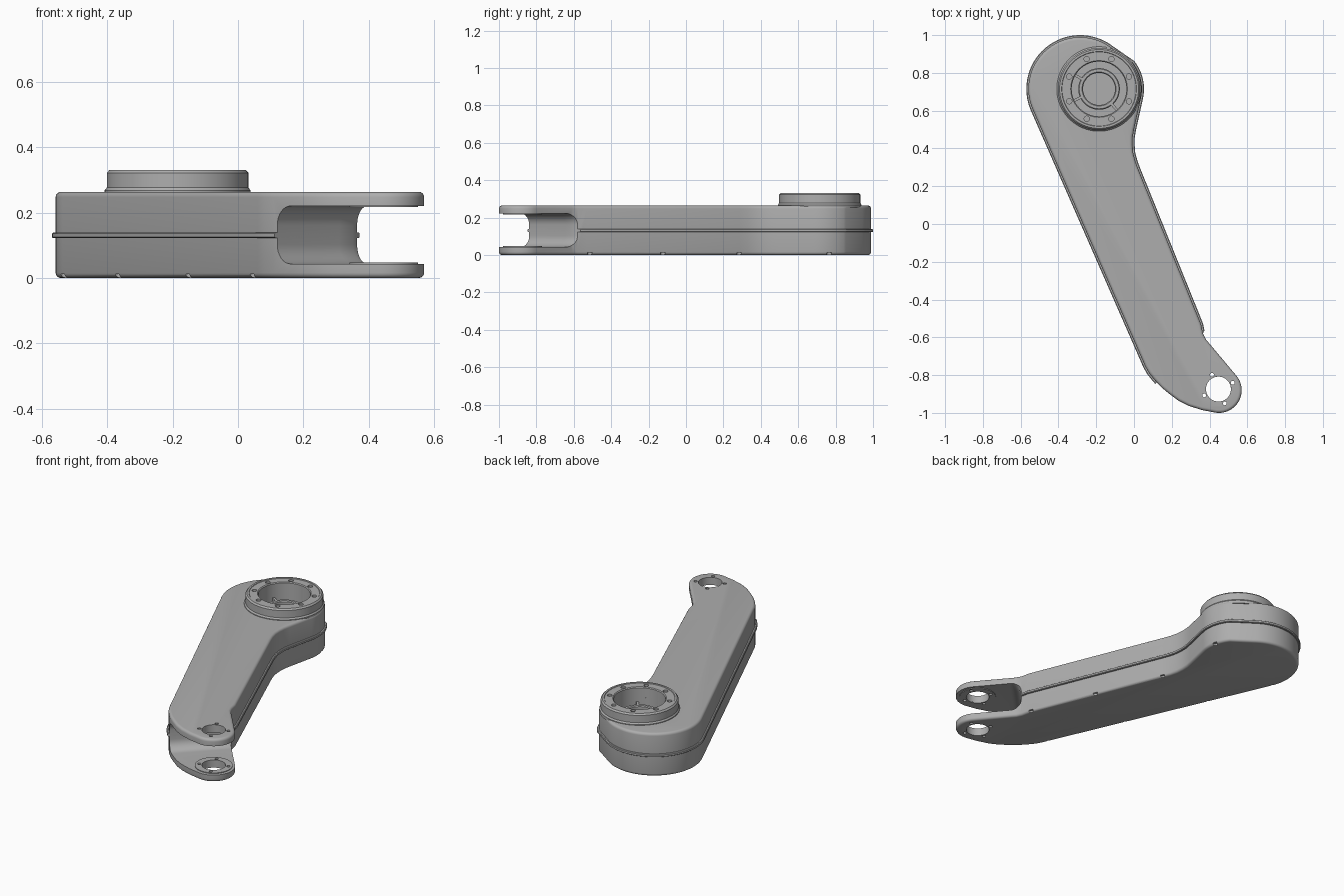
import bpy, bmesh
from math import sin, cos, pi, radians
from mathutils import Vector, Matrix

if "Cube" in bpy.data.objects:
    bpy.data.objects.remove(bpy.data.objects["Cube"])

grey = bpy.data.materials.new("cast grey")
grey.use_nodes = True
colour = (0.42, 0.42, 0.42, 1)
grey.diffuse_color = colour
grey.node_tree.nodes["Principled BSDF"].inputs["Base Color"].default_value = colour

HUB = Vector((-0.185, 0.715))
LUG = Vector((0.45, -0.88))


def finish(name, bm):
    bmesh.ops.recalc_face_normals(bm, faces=bm.faces)
    mesh = bpy.data.meshes.new(name)
    bm.to_mesh(mesh)
    bm.free()
    mesh.materials.append(grey)
    ob = bpy.data.objects.new(name, mesh)
    bpy.context.collection.objects.link(ob)
    return ob


def arc(c, r, a0, a1, n):
    angles = [radians(a0 + (a1 - a0) * i / n) for i in range(n + 1)]
    return [Vector((c[0] + r * cos(a), c[1] + r * sin(a))) for a in angles]


def inset(points, d):
    """Move a clockwise outline inwards by d."""
    out = []
    for i, p in enumerate(points):
        a = (p - points[i - 1]).normalized()
        b = (points[(i + 1) % len(points)] - p).normalized()
        n = Vector((a.y + b.y, -a.x - b.x)).normalized()
        out.append(p + n * d / max(0.5, n.dot(Vector((a.y, -a.x)))))
    return out


def loft(name, layers):
    """Skin a stack of (z, outline) layers and cap both ends."""
    bm = bmesh.new()
    rings = [[bm.verts.new((p.x, p.y, z)) for p in pts] for z, pts in layers]
    for low, high in zip(rings, rings[1:]):
        for i in range(len(low)):
            bm.faces.new((low[i - 1], low[i], high[i], high[i - 1]))
    bm.faces.new(rings[0])
    bm.faces.new(rings[-1])
    return finish(name, bm)


def ring(name, centre, profile, n=64):
    """Turn a closed (radius, z) profile about a vertical axis."""
    bm = bmesh.new()
    rows = [[bm.verts.new((centre.x + r * cos(2 * pi * k / n),
                           centre.y + r * sin(2 * pi * k / n), z))
             for r, z in profile] for k in range(n)]
    for k in range(n):
        for j in range(len(profile)):
            bm.faces.new((rows[k - 1][j - 1], rows[k][j - 1], rows[k][j], rows[k - 1][j]))
    return finish(name, bm)


def pins(name, centres, r, z0, z1, n=20):
    bm = bmesh.new()
    for c in centres:
        bmesh.ops.create_cone(bm, cap_ends=True, segments=n, radius1=r, radius2=r,
                              depth=z1 - z0,
                              matrix=Matrix.Translation((c.x, c.y, (z0 + z1) / 2)))
    return finish(name, bm)


def cut(ob, *cutters):
    bpy.context.view_layer.objects.active = ob
    for c in cutters:
        mod = ob.modifiers.new("cut", "BOOLEAN")
        mod.operation, mod.solver, mod.object = "DIFFERENCE", "EXACT", c
        bpy.ops.object.modifier_apply(modifier=mod.name)


# Arm outline, clockwise from the wide rounded end
outline = arc((-0.285, 0.715), 0.274, 203, 52, 36)
outline += arc(HUB, 0.227, 38, -13, 14)
outline += [Vector(p) for p in (
    (0.0, 0.5), (-0.007, 0.46), (-0.008, 0.42), (-0.004, 0.375), (0.008, 0.33),
    (0.025, 0.285), (0.355, -0.53), (0.365, -0.58), (0.38, -0.61))]
outline += arc(LUG, 0.12, 40, -97, 24)
outline += [Vector(p) for p in (
    (0.36, -0.985), (0.29, -0.963), (0.235, -0.935), (0.188, -0.9), (0.145, -0.865),
    (0.108, -0.825), (0.08, -0.79), (0.06, -0.755))]

# Arm body with rounded rims
R, TOP = 0.016, 0.264
steps = [radians(90 * i / 4) for i in range(5)]
layers = [(R - R * cos(a), inset(outline, R - R * sin(a))) for a in steps]
layers += [(TOP - z, pts) for z, pts in reversed(layers)]
arm = loft("arm_body", layers)

# Seam bead around the middle
bead = loft("seam_bead", [(0.122, inset(outline, -0.007)), (0.125, inset(outline, -0.011)),
                          (0.136, inset(outline, -0.011)), (0.139, inset(outline, -0.007))])

# Fork slot cutter, with rounded inner corners
slot = [Vector(p) for p in ((0.04, -0.92), (0.31, -0.645), (0.352, -0.605), (0.39, -0.53),
                            (0.8, -0.5), (0.8, -1.2), (0.04, -1.2))]
out = Vector((0.69, -0.72)) * 0.06
low = [(0.043 + 0.06 * (1 - cos(a)), [p + out * (1 - sin(a)) for p in slot])
       for a in [radians(90 * i / 8) for i in range(9)]]
slot_cutter = loft("slot_cutter", low + [(TOP - z, pts) for z, pts in reversed(low)])

# Pivot holes, lug screws, bore and base screws
pivot_cutter = pins("pivot_cutter", [LUG + Vector((-0.003, 0.006))], 0.066, -0.1, 0.4, 48)
screw_cutter = pins("screw_cutter", arc(LUG + Vector((-0.003, 0.006)), 0.083, 24, 294, 3),
                    0.01, -0.1, 0.4)
bore_cutter = pins("bore_cutter", [HUB], 0.145, 0.17, 0.5, 64)
well_cutter = pins("well_cutter", [HUB], 0.085, 0.07, 0.2, 48)
left = [Vector((0.06, -0.755)).lerp(Vector((-0.537, 0.61)), t) for t in (0.03, 0.36, 0.72, 1)]
right = [Vector((0.355, -0.53)).lerp(Vector((0.025, 0.285)), t) for t in (0.02, 0.5, 1)]
base_cutter = pins("base_cutter", left + right + [HUB + Vector((0.215, 0.05))],
                   0.014, -0.05, 0.012)
cut(arm, slot_cutter, pivot_cutter, screw_cutter, bore_cutter, well_cutter, base_cutter)
cut(bead, slot_cutter, bore_cutter, well_cutter)

# Thin bosses on the inner faces of the fork
bosses = []
for name, z0, z1 in (("lower_boss", 0.04, 0.047), ("upper_boss", 0.217, 0.224)):
    bosses.append(ring(name, LUG + Vector((-0.003, 0.006)),
                       [(0.066, z0), (0.105, z0), (0.105, z1), (0.066, z1)]))
    cut(bosses[-1], screw_cutter)

# Hub flange with eight bolt holes
hub = ring("hub_flange", HUB, [
    (0.145, 0.25), (0.224, 0.25), (0.224, 0.268), (0.217, 0.277), (0.217, 0.322),
    (0.209, 0.331), (0.198, 0.331), (0.196, 0.328), (0.15, 0.328), (0.145, 0.323)], 96)
bolt_cutter = pins("bolt_cutter", arc(HUB, 0.171, 22.5, 337.5, 7), 0.014, 0.3, 0.4)
cut(hub, bolt_cutter)

# Inner collar and its webs
collar = ring("bearing_collar", HUB, [(0.085, 0.16), (0.11, 0.16), (0.11, 0.235),
                                      (0.105, 0.24), (0.09, 0.24), (0.085, 0.235)])
bm = bmesh.new()
for a in (150, 205, 310):
    m = (Matrix.Translation((HUB.x, HUB.y, 0.2)) @ Matrix.Rotation(radians(a), 4, "Z")
         @ Matrix.Translation((0.125, 0, 0)) @ Matrix.Diagonal((0.044, 0.014, 0.08, 1)))
    bmesh.ops.create_cube(bm, size=1, matrix=m)
webs = finish("collar_webs", bm)

for c in (slot_cutter, pivot_cutter, screw_cutter, bore_cutter, well_cutter,
          base_cutter, bolt_cutter):
    bpy.data.objects.remove(c)

# Smooth the curves, keep the edges crisp
bpy.ops.object.select_all(action="DESELECT")
for ob in (arm, bead, hub, collar, webs, *bosses):
    ob.select_set(True)
bpy.context.view_layer.objects.active = arm
bpy.ops.object.shade_smooth_by_angle(angle=radians(30))
